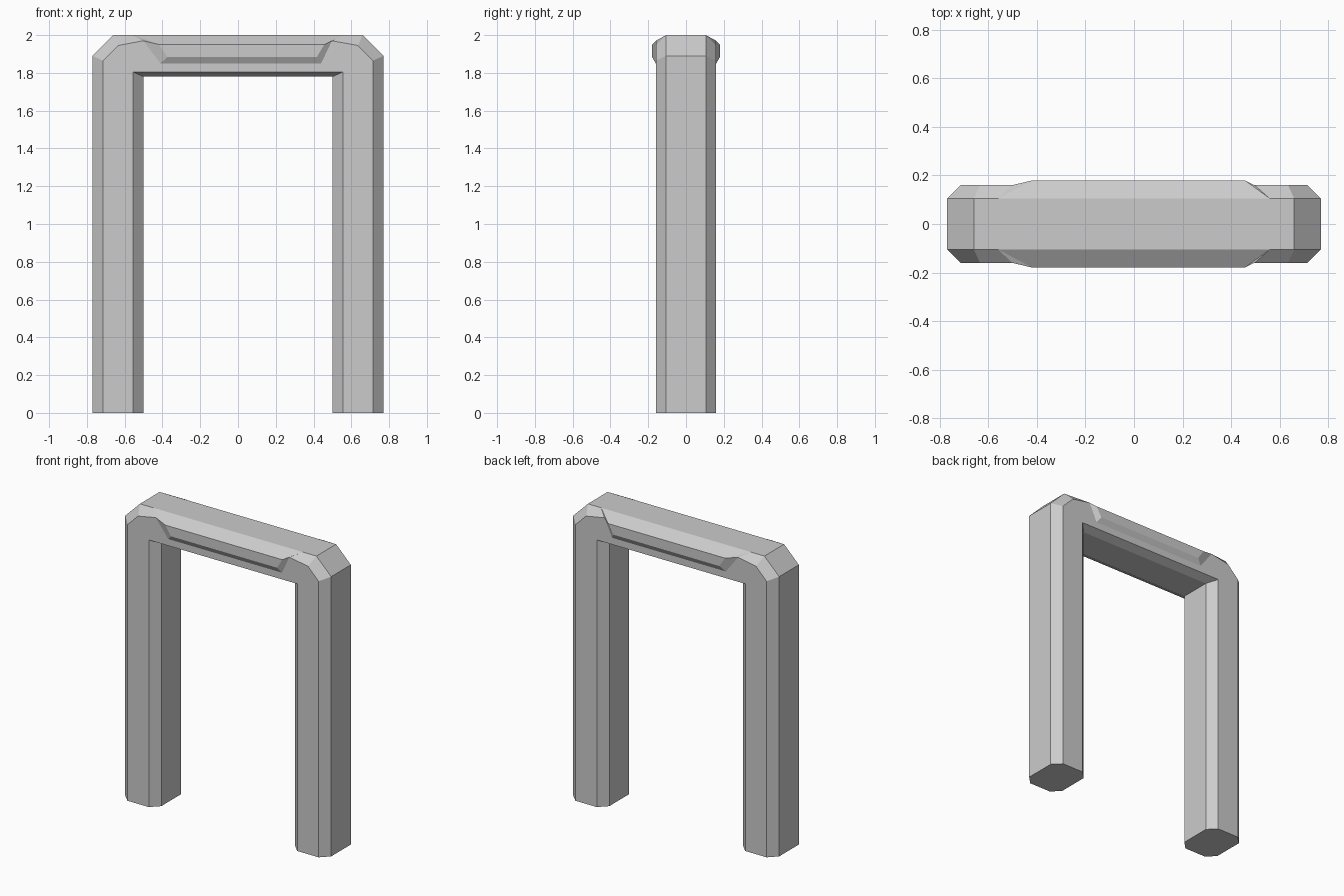
import bpy, bmesh

if "Cube" in bpy.data.objects:
    bpy.data.objects.remove(bpy.data.objects["Cube"])

bm = bmesh.new()
cache = {}


def vert(p):
    if p not in cache:
        cache[p] = bm.verts.new(p)
    return cache[p]


def face(points):
    bm.faces.new([vert(p) for p in points])


M, F, P = 0.105, 0.16, 0.18   # depth of rim edge, front face, raised panel


def end_points(side, s):
    """Named points of one end of the arch (side = left/right, s = front/back)."""
    # raised panel end: upper, lower and base x positions
    up, low, base, tip = ((0.457, 0.418, 0.44, 0.497) if side > 0
                          else (0.418, 0.375, 0.41, 0.502))
    pts = {
        # outer rim
        "o0": (0.77, M, 0), "o1": (0.77, M, 1.89), "o2": (0.66, M, 2.0), "o3": (0.56, M, 2.0),
        # outer edge of the front face
        "f0": (0.715, F, 0), "f1": (0.715, F, 1.865), "f2": (0.635, F, 1.945), "f3": (tip, F, 1.97),
        # inner edge of the front face and inner rim
        "g0": (0.555, F, 0), "g1": (0.555, F, 1.805),
        "i0": (0.5, M, 0), "i1": (0.5, M, 1.78),
        # raised panel
        "pu": (up, P, 1.95), "pl": (low, P, 1.885), "pb": (base, F, 1.85),
    }
    return {k: (x * side, y * s, z) for k, (x, y, z) in pts.items()}


E = {(a, s): end_points(a, s) for a in (-1, 1) for s in (-1, 1)}

# Legs, corners and panel ends on both faces
for d in E.values():
    for names in ("o0 o1 f1 f0", "f0 f1 g1 g0", "g0 g1 i1 i0",
                  "o1 o2 f2 f1", "o2 o3 f3 f2", "f1 f2 f3 pb g1",
                  "f3 pu pl pb", "o3 pu f3"):
        face([d[n] for n in names.split()])

# Lintel strips running from left to right
for s in (-1, 1):
    l, r = E[-1, s], E[1, s]
    for a, b in (("o3", "pu"), ("pu", "pl"), ("pl", "pb"), ("pb", "g1"), ("g1", "i1")):
        face([l[a], r[a], r[b], l[b]])

# Rim surfaces running from front to back, and the foot soles
for a in (-1, 1):
    f, b = E[a, -1], E[a, 1]
    for m, n in (("o0", "o1"), ("o1", "o2"), ("i0", "i1")):
        face([f[m], f[n], b[n], b[m]])
    face([f["o0"], f["f0"], f["g0"], f["i0"], b["i0"], b["g0"], b["f0"], b["o0"]])

# Flat top and lintel underside
face([E[-1, -1]["o2"], E[-1, -1]["o3"], E[1, -1]["o3"], E[1, -1]["o2"],
      E[1, 1]["o2"], E[1, 1]["o3"], E[-1, 1]["o3"], E[-1, 1]["o2"]])
face([E[-1, -1]["i1"], E[1, -1]["i1"], E[1, 1]["i1"], E[-1, 1]["i1"]])

bmesh.ops.recalc_face_normals(bm, faces=bm.faces[:])
mesh = bpy.data.meshes.new("door_frame")
bm.to_mesh(mesh)
bm.free()
bpy.context.collection.objects.link(bpy.data.objects.new("door_frame", mesh))
